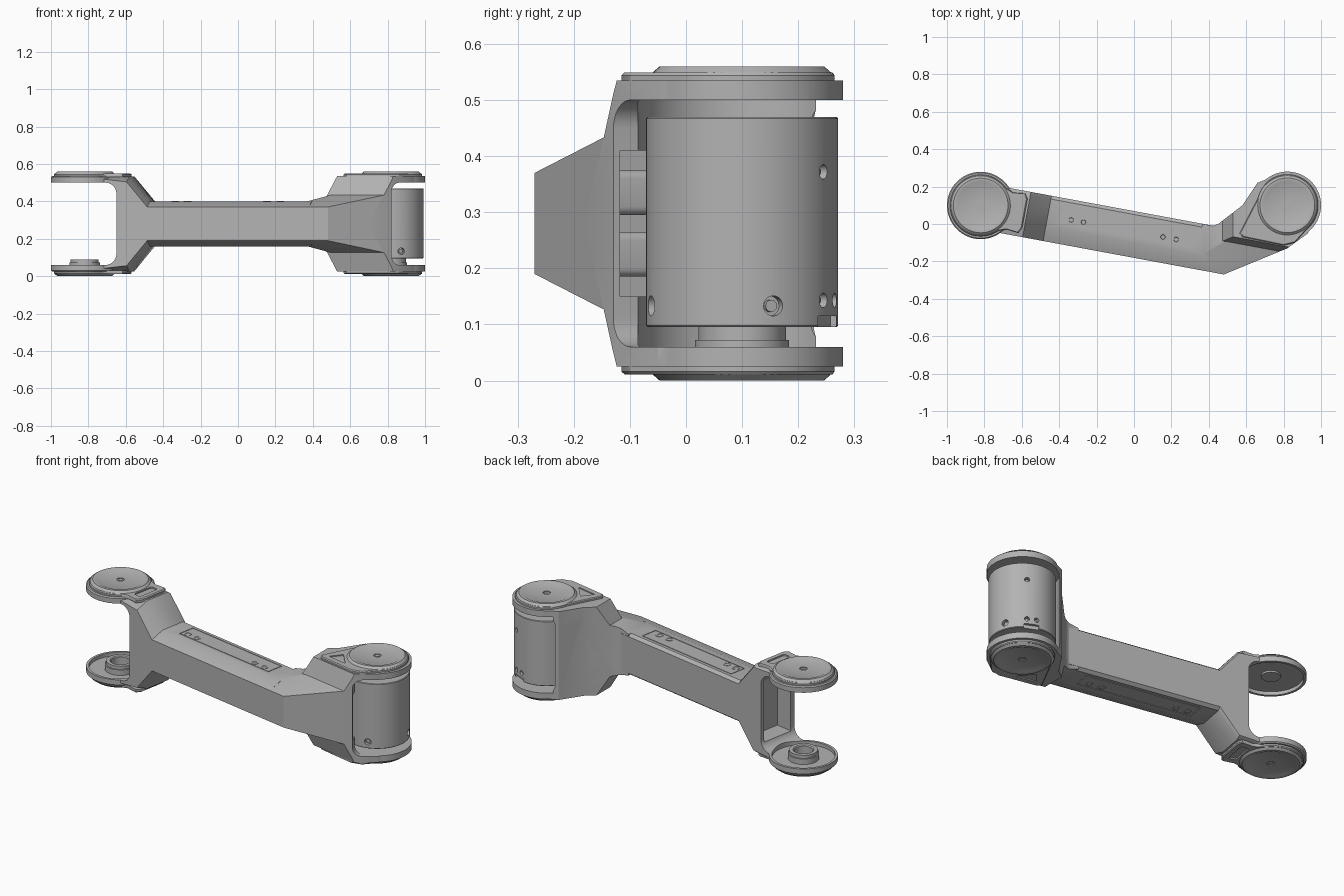
import bpy, bmesh
from math import cos, sin, radians
from mathutils import Matrix, Vector

if "Cube" in bpy.data.objects:
    bpy.data.objects.remove(bpy.data.objects["Cube"])

grey = bpy.data.materials.new("satin_grey")
grey.use_nodes = True
grey.diffuse_color = (0.45, 0.45, 0.45, 1)
grey.node_tree.nodes["Principled BSDF"].inputs["Base Color"].default_value = grey.diffuse_color

# Frames: tilted arm, mirrored underside, fork and motor axes
MID, TOP = 0.28, 0.535
ID = Matrix.Identity(4)
ARM = Matrix.Rotation(radians(-10.5), 4, 'Z')
FLIP = Matrix.Translation((0, 0, 2 * MID)) @ Matrix.Scale(-1, 4, (0, 0, 1))
SIDEWAYS = Matrix.Rotation(radians(90), 4, 'X')
FORK = ARM @ Matrix.Translation((-0.824, -0.052, 0))
MOTOR = Matrix.Translation((0.82, 0.1, 0))
MOUTH = MOTOR @ Matrix.Rotation(radians(22), 4, 'Z')


def finish(name, bm, matrix=ID):
    bm.transform(matrix)
    bmesh.ops.recalc_face_normals(bm, faces=bm.faces)
    mesh = bpy.data.meshes.new(name)
    bm.to_mesh(mesh)
    bm.free()
    mesh.materials.append(grey)
    ob = bpy.data.objects.new(name, mesh)
    bpy.context.collection.objects.link(ob)
    return ob


def loft_bm(rings):
    bm = bmesh.new()
    rows = [[bm.verts.new(p) for p in ring] for ring in rings]
    n = len(rows[0])
    for a, b in zip(rows, rows[1:]):
        for i in range(n):
            j = (i + 1) % n
            bm.faces.new((a[i], a[j], b[j], b[i]))
    bm.faces.new(rows[0])
    bm.faces.new(rows[-1])
    return bm


def prism_bm(pts, z0, z1):
    return loft_bm([[(x, y, z) for x, y in pts] for z in (z0, z1)])


def prism(name, pts, z0, z1, matrix=ID):
    return finish(name, prism_bm(pts, z0, z1), matrix)


def lathe(name, profile, matrix=ID, steps=64):
    bm = bmesh.new()
    vs = [bm.verts.new((r, 0, z)) for r, z in profile]
    es = [bm.edges.new(p) for p in zip(vs, vs[1:])]
    bmesh.ops.spin(bm, geom=vs + es, axis=(0, 0, 1), cent=(0, 0, 0),
                   angle=radians(360), steps=steps)
    bmesh.ops.remove_doubles(bm, verts=bm.verts, dist=0.0001)
    return finish(name, bm, matrix)


def rod(name, r, z0, z1, matrix=ID, steps=64):
    return lathe(name, [(0, z0), (r, z0), (r, z1), (0, z1)], matrix, steps)


def arc(cx, cy, r, a0, a1, n=24):
    angles = [radians(a0 + (a1 - a0) * i / n) for i in range(n + 1)]
    return [(cx + r * cos(a), cy + r * sin(a)) for a in angles]


def rounded(x0, x1, y0, y1, r, n=8):
    return (arc(x1 - r, y1 - r, r, 0, 90, n) + arc(x0 + r, y1 - r, r, 90, 180, n)
            + arc(x0 + r, y0 + r, r, 180, 270, n) + arc(x1 - r, y0 + r, r, 270, 360, n))


def box(name, x0, x1, y0, y1, z0, z1, matrix=ID):
    return prism(name, [(x0, y0), (x1, y0), (x1, y1), (x0, y1)], z0, z1, matrix)


def boolean(ob, tools, mode='DIFFERENCE'):
    bpy.context.view_layer.objects.active = ob
    for tool in tools:
        tool.hide_render = True
        mod = ob.modifiers.new("cut", 'BOOLEAN')
        mod.operation, mod.solver, mod.object = mode, 'EXACT', tool
        bpy.ops.object.modifier_apply(modifier=mod.name)
        bpy.data.objects.remove(tool)


# Main arm: side profile lofted across the width, with sloped long edges
half = [(-0.75, 0.254), (-0.573, 0.254), (-0.461, 0.12), (0.42, 0.12)]
side = [(u, MID + h) for u, h in half] + [(u, MID - h) for u, h in reversed(half)]


def arm_ring(v, inset):
    ring = []
    for u, z in side:
        d = inset if u > -0.7 else inset * 0.3
        ring.append((u, v, z - d if z > MID else z + d))
    return ring


arm = finish("main_arm", loft_bm([arm_ring(-0.178, 0.03), arm_ring(-0.1, 0),
                                  arm_ring(0.05, 0), arm_ring(0.068, 0.014)]), ARM)
boolean(arm, [
    prism("fork_gap", rounded(-1.2, -0.628, 0.06, 0.5, 0.06), -0.5, 0.5, ARM @ SIDEWAYS),
    rod("fork_dish", 0.165, 0.04, 0.52, FORK),
    box("fork_pocket", -0.66, -0.53, -0.15, 0.045, 0.1, 0.46, ARM)])

# Elbow housing: one plan sliced twice, low sloped block plus tall block
plan = ([(0.322, -0.24), (0.48, -0.27), (0.82, -0.13), (0.93, -0.05)]
        + arc(0.82, 0.1, 0.18, -50, 130, 40)
        + [(0.66, 0.22), (0.58, 0.1), (0.45, 0.0), (0.42, -0.01), (0.366, 0.001)])
across = ARM @ Vector((0, 1, 0))


def sliced(name, planes):
    bm = prism_bm(plan, 2 * MID - TOP, TOP)
    for co, no in planes:
        for s in (1, -1):
            geom = bm.verts[:] + bm.edges[:] + bm.faces[:]
            bmesh.ops.bisect_plane(bm, geom=geom, dist=0.00001, clear_outer=True,
                                   plane_co=(co[0], co[1], MID + s * (co[2] - MID)),
                                   plane_no=(no[0], no[1], no[2] * s))
            rim = [e for e in bm.edges if e.is_boundary]
            if rim:
                bmesh.ops.holes_fill(bm, edges=rim, sides=0)
    return finish(name, bm)


def lean(k):
    return (-k * across.x, -k * across.y, 1)


housing = sliced("elbow_housing", [((0.48, -0.27, 0.37), lean(0.36)),
                                   ((0.37, 0, 0.4), (-0.27, 0, 1)),
                                   ((0, 0, 0.445), (0, 0, 1))])
tall = sliced("tall_block", [((0.53, -0.068, TOP), lean(3.2)),
                             ((0.53, 0, TOP), (-1.9, 0, 1))])
boolean(housing, [tall], 'UNION')
boolean(housing, [
    prism("mouth_gap", rounded(-0.085, 0.6, 0.06, 0.5, 0.05), -0.5, 0.5, MOUTH @ SIDEWAYS),
    rod("motor_bore", 0.186, 0.06, 0.5, MOTOR),
    box("cable_pocket", -0.2, -0.05, -0.2, 0.1, 0.15, 0.41, MOUTH)])

# Cable connectors inside the housing
for i, z in enumerate((0.225, 0.335)):
    prism(f"connector_{i + 1}", rounded(-0.18, -0.1, z - 0.04, z + 0.04, 0.015, 4),
          0.14, 0.195, MOUTH @ SIDEWAYS)

# Outlines of the raised covers, drawn around each joint
tab = [(0.16, 0.1), (0.225, 0.107), (0.24, 0.08)]
fork_cover = arc(0, 0, 0.165, 45, 315, 40) + [(x, -y) for x, y in tab] + tab[::-1]
elbow_cover = arc(0, 0, 0.165, -50, 135, 40) + [
    (-0.24, -0.12), (-0.255, -0.15), (-0.24, -0.17), (-0.02, -0.215), (0.04, -0.2)]

# Parts repeated above and below
for label, m in (("upper", ID), ("lower", FLIP)):
    lathe(f"{label}_fork_plate", [(0, TOP), (0.174, TOP), (0.18, 0.529), (0.18, 0.5),
                                  (0.166, 0.5), (0.166, 0.52), (0, 0.52)], m @ FORK, 80)
    for side_name, frame, outline in (("fork", FORK, fork_cover), ("elbow", MOTOR, elbow_cover)):
        rings = [[(x * k, y * k, z) for x, y in outline]
                 for z, k in ((0.53, 1), (0.544, 1), (0.549, 0.975))]
        cover = finish(f"{label}_{side_name}_cover", loft_bm(rings), m @ frame)
        if side_name == "fork":
            groove = prism("slot", rounded(0.165, 0.21, -0.065, 0.065, 0.012), 0.541, 0.6, m @ frame)
        else:
            groove = prism("recess", [(-0.21, -0.14), (-0.09, -0.165), (-0.16, -0.08)],
                           0.543, 0.6, m @ frame)
        boolean(cover, [groove])
        lathe(f"{label}_{side_name}_cap", [(0, 0.53), (0.162, 0.53), (0.162, 0.546), (0.146, 0.56),
                                           (0.13, 0.56), (0.122, 0.556), (0.02, 0.556), (0.02, 0.551),
                                           (0.01, 0.551), (0.01, 0.554), (0, 0.554)], m @ frame)
    # Inset panel on the arm with its screws
    boolean(arm, [box("panel_bed", -0.37, 0.295, -0.068, 0.033, 0.392, 0.45, m @ ARM)])
    box(f"{label}_arm_panel", -0.366, 0.291, -0.064, 0.029, 0.39, 0.4, m @ ARM)
    for i, u in enumerate((-0.334, -0.267, 0.165, 0.237)):
        spot = m @ ARM @ Matrix.Translation((u, -0.04, 0))
        lathe(f"{label}_panel_screw_{i + 1}", [(0, 0.39), (0.021, 0.39), (0.021, 0.402), (0.013, 0.402),
                                               (0.009, 0.397), (0, 0.397)], spot, 20)

# Bearing boss on the lower fork plate and hub on the upper one
lathe("bearing_boss", [(0.05, 0.03), (0.082, 0.03), (0.082, 0.072), (0.075, 0.072), (0.075, 0.09),
                       (0.055, 0.09), (0.05, 0.085), (0.05, 0.03)], FORK)
rod("fork_upper_hub", 0.05, 0.51, 0.53, FORK, 32)

# Motor with screw holes and a cable notch
motor = lathe("motor_body", [(0, 0.095), (0.168, 0.095), (0.171, 0.098), (0.171, 0.467),
                             (0.168, 0.47), (0, 0.47)], MOTOR, 96)
holes = []
for angle, z, r in ((58, 0.372, 0.013), (75, 0.372, 0.013), (58, 0.143, 0.013), (75, 0.143, 0.013),
                    (19, 0.133, 0.018), (-72, 0.133, 0.018), (160, 0.133, 0.018)):
    aim = (MOTOR @ Matrix.Rotation(radians(angle), 4, 'Z')
           @ Matrix.Translation((0, 0, z)) @ Matrix.Rotation(radians(90), 4, 'Y'))
    holes.append(rod("screw_hole", r, 0.15, 0.2, aim, 20))
    rod("motor_screw", r * 0.6, 0.145, 0.16, aim, 12)
turn = MOTOR @ Matrix.Rotation(radians(66), 4, 'Z')
holes.append(box("notch", 0.155, 0.2, -0.04, 0.04, 0.08, 0.115, turn))
boolean(motor, holes)
lathe("motor_hub", [(0, 0.05), (0.084, 0.05), (0.084, 0.072), (0.078, 0.072), (0.078, 0.1), (0, 0.1)], MOTOR)

# Smooth round surfaces, keep hard edges
bpy.ops.object.select_all(action='DESELECT')
for ob in bpy.context.collection.objects:
    if ob.type == 'MESH':
        ob.select_set(True)
        bpy.context.view_layer.objects.active = ob
bpy.ops.object.shade_smooth_by_angle(angle=radians(30))
